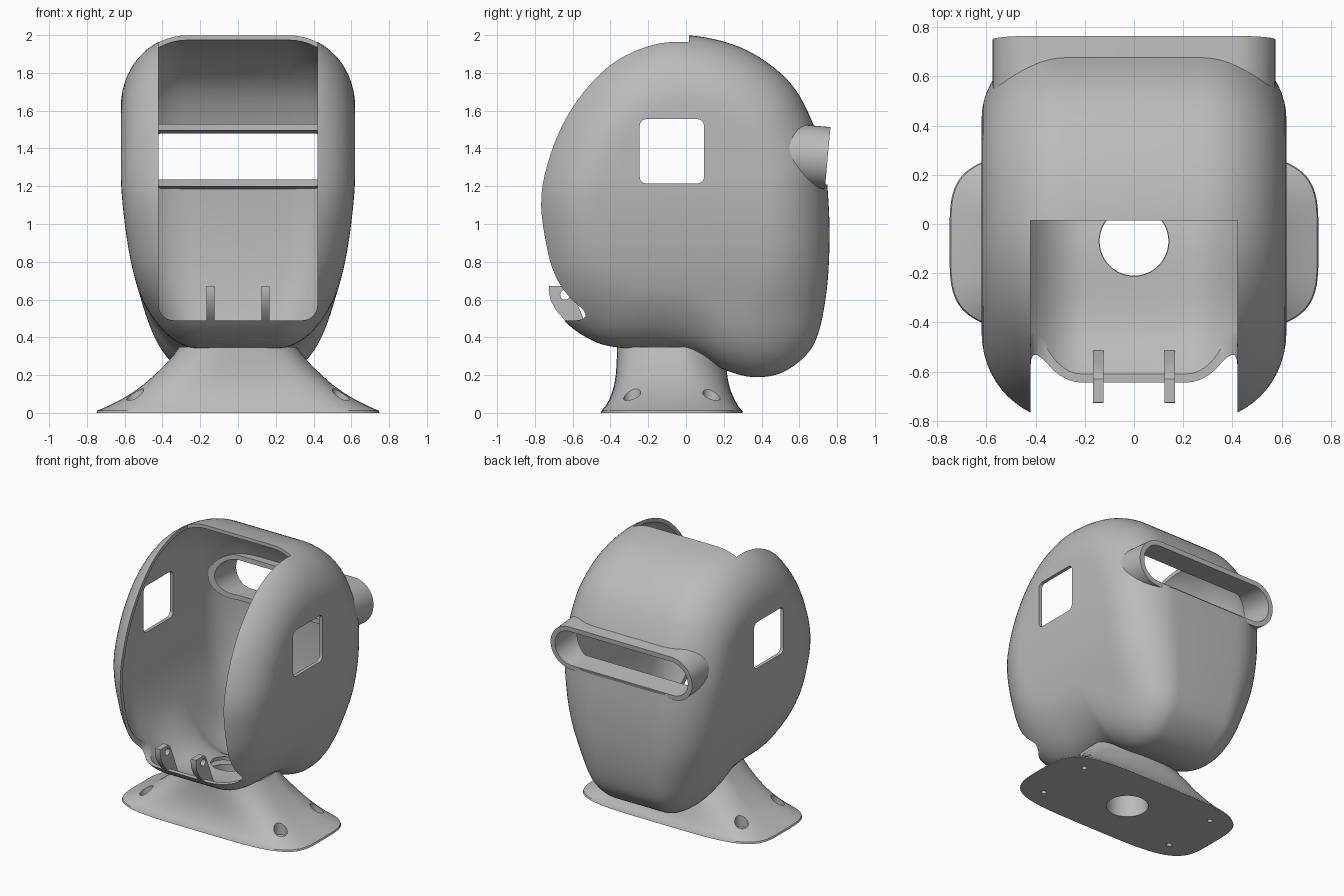
import bpy, bmesh, math
from mathutils import Vector

if "Cube" in bpy.data.objects:
    bpy.data.objects.remove(bpy.data.objects["Cube"], do_unlink=True)

grey = bpy.data.materials.new("plain grey")
grey.use_nodes = True
grey.diffuse_color = (0.5, 0.5, 0.5, 1)
grey.node_tree.nodes["Principled BSDF"].inputs["Base Color"].default_value = (0.5, 0.5, 0.5, 1)


def loft(name, rings, closed=False):
    """Skin a list of equal rings; cap the ends, or join last ring to first."""
    bm = bmesh.new()
    loops = [[bm.verts.new(p) for p in ring] for ring in rings]
    n = len(loops[0])
    pairs = list(zip(loops, loops[1:])) + ([(loops[-1], loops[0])] if closed else [])
    for a, b in pairs:
        for i in range(n):
            j = (i + 1) % n
            bm.faces.new((a[i], a[j], b[j], b[i]))
    if not closed:
        bm.faces.new(loops[0])
        bm.faces.new(loops[-1])
    bmesh.ops.recalc_face_normals(bm, faces=bm.faces)
    mesh = bpy.data.meshes.new(name)
    bm.to_mesh(mesh)
    bm.free()
    mesh.materials.append(grey)
    obj = bpy.data.objects.new(name, mesh)
    bpy.context.collection.objects.link(obj)
    return obj


def bake(obj):
    """Apply the modifiers."""
    dg = bpy.context.evaluated_depsgraph_get()
    mesh = bpy.data.meshes.new_from_object(obj.evaluated_get(dg))
    obj.modifiers.clear()
    obj.data = mesh


def cut(obj, cutters):
    for c in cutters:
        c.hide_render = True
        m = obj.modifiers.new("cut", "BOOLEAN")
        m.operation, m.solver, m.object = "DIFFERENCE", "EXACT", c
    bake(obj)
    for c in cutters:
        bpy.data.objects.remove(c, do_unlink=True)


def smooth(obj, angle=35):
    bpy.ops.object.select_all(action="DESELECT")
    obj.select_set(True)
    bpy.context.view_layer.objects.active = obj
    bpy.ops.object.shade_smooth_by_angle(angle=math.radians(angle))


def spline(pts, steps):
    """Closed smooth curve through 2D points."""
    out, n = [], len(pts)
    for i in range(n):
        a, b, c, d = (Vector(pts[(i + k) % n]) for k in (-1, 0, 1, 2))
        for s in range(steps):
            t = s / steps
            out.append(0.5 * (2 * b + (c - a) * t + (2 * a - 5 * b + 4 * c - d) * t ** 2
                              + (3 * b - a - 3 * c + d) * t ** 3))
    return out


def rounded(hu, hv, r, steps=8):
    """Rounded rectangle outline around the origin."""
    pts = []
    for q, (su, sv) in enumerate(((1, 1), (-1, 1), (-1, -1), (1, -1))):
        for k in range(steps + 1):
            a = math.pi / 2 * (q + k / steps)
            pts.append((su * (hu - r) + r * math.cos(a), sv * (hv - r) + r * math.sin(a)))
    return pts


def cylinder(x, y, r, z0, z1):
    circle = [(x + r * math.cos(k * math.pi / 24), y + r * math.sin(k * math.pi / 24)) for k in range(48)]
    return loft("cutter", [[(u, v, z) for u, v in circle] for z in (z0, z1)])


# Head shell: side outline carried across x with rounded shoulders and a tapered jaw
outline = spline([(0, 2), (-0.21, 1.976), (-0.42, 1.87), (-0.605, 1.67), (-0.73, 1.43), (-0.8, 1.15),
                  (-0.785, 0.88), (-0.74, 0.66), (-0.645, 0.49), (-0.5, 0.385), (-0.35, 0.345),
                  (-0.1, 0.335), (0.07, 0.30), (0.2, 0.23), (0.35, 0.19), (0.5, 0.21), (0.63, 0.3),
                  (0.7, 0.42), (0.745, 0.65), (0.76, 0.92), (0.75, 1.18), (0.72, 1.4), (0.6, 1.68),
                  (0.45, 1.84), (0.25, 1.95)], 5)
CENTRE, FLAT, HALF, CORE = 1.1, 0.58, 0.62, 0.27


def taper(z):
    return 1 - 0.29 * min(1, max(0, (1.25 - z) / 1.05)) ** 1.5 - 0.04 * math.exp(-((z - 0.5) / 0.2) ** 2)


def shell_ring(x, s):
    ring = []
    for y, z in outline:
        zz = CENTRE + (z - CENTRE) * s
        ring.append((x * taper(zz), y * s, zz))
    return ring


half = [(HALF, FLAT * k / 8) for k in (0.3, 1, 2, 3, 4, 5, 6, 7)]
for k in range(15):
    a = math.pi / 2 * k / 14
    half.append((CORE + (HALF - CORE) * math.cos(a), FLAT + (1 - FLAT) * math.sin(a)))
shell = loft("head_shell", [shell_ring(x, s) for x, s in half] + [shell_ring(-x, s) for x, s in reversed(half)])
wall = shell.modifiers.new("wall", "SOLIDIFY")
wall.thickness, wall.offset = 0.025, -1
bake(shell)


# Rear visor tube: rounded slot section, slightly tilted
VISOR_Z, TILT = 1.35, 0.09


def visor_ring(hu, hv, start):
    ring = []
    for u, v in rounded(hu, hv, hv - 0.001, 12):
        if start is None:
            y = 0.75 + TILT * v
        else:
            y = start - 0.17 * abs(u / 0.575) ** 3
        ring.append((u, y, VISOR_Z + v - TILT * (y - 0.74)))
    return ring


visor = loft("visor_tube", [visor_ring(0.575, 0.165, 0.64), visor_ring(0.575, 0.165, None),
                            visor_ring(0.54, 0.13, None), visor_ring(0.54, 0.13, 0.64)], closed=True)
smooth(visor)

# Openings in the shell: face, side windows, visor slot, floor hole
face = loft("cutter", [[(u, y, 1.49 + v) for u, v in rounded(0.42, 1.0, 0.08)] for y in (-1.5, 0.015)])
windows = loft("cutter", [[(x, -0.075 + u, 1.385 + v) for u, v in rounded(0.17, 0.17, 0.035)] for x in (-1, 1)])
slot = loft("cutter", [[(u, y, VISOR_Z + v - TILT * (y - 0.74)) for u, v in rounded(0.55, 0.14, 0.139, 12)]
                       for y in (0.42, 1)])
cut(shell, [face, windows, slot, cylinder(0, -0.07, 0.142, 0.1, 0.6)])
smooth(shell)

# Flared base with a round neck; foot has arched ends
BASE_Y, N = -0.075, 96


def base_ring(z, hx, hy, blend):
    ring = []
    for k in range(N):
        a = 2 * math.pi * k / N
        c, s = math.cos(a), math.sin(a)
        power = 2 / (4.2 - 1.6 * blend)
        x = hx * math.copysign(abs(c) ** power, c)
        y = BASE_Y + hy * math.copysign(abs(s) ** power, s)
        drop = 0.11 * blend ** 3 * min(1, max(0, y / 0.2)) ** 1.2
        ring.append((x, y, z - drop))
    return ring


base = loft("flared_base", [base_ring(*row) for row in (
    (0, 0.75, 0.375, 0), (0.012, 0.745, 0.372, 0), (0.035, 0.69, 0.352, 0.05), (0.07, 0.62, 0.332, 0.15),
    (0.11, 0.555, 0.316, 0.3), (0.15, 0.5, 0.305, 0.45), (0.2, 0.443, 0.297, 0.6), (0.25, 0.392, 0.293, 0.75),
    (0.3, 0.347, 0.291, 0.9), (0.35, 0.31, 0.29, 1))])
holes = [cylinder(0, -0.07, 0.14, -0.1, 0.6)]
for x in (-0.545, 0.545):
    for y in (-0.285, 0.135):
        holes += [cylinder(x, y, 0.045, 0.04, 0.4), cylinder(x, y, 0.018, -0.1, 0.1)]
cut(base, holes)
smooth(base)

# Pair of hinge lugs on the chin lip
lug = [(-0.725, 0.672), (-0.63, 0.672), (-0.61, 0.655), (-0.56, 0.54), (-0.515, 0.43), (-0.57, 0.43),
       (-0.645, 0.495), (-0.69, 0.545), (-0.718, 0.6), (-0.727, 0.65)]
for side, x in (("left", 0.145), ("right", -0.145)):
    bracket = loft(side + "_hinge_lug", [[(x + d, y, z) for y, z in lug] for d in (-0.021, 0.021)])
    pin = [(-0.64 + 0.026 * math.cos(k * math.pi / 12), 0.625 + 0.026 * math.sin(k * math.pi / 12))
           for k in range(24)]
    cut(bracket, [loft("cutter", [[(x + d, y, z) for y, z in pin] for d in (-0.1, 0.1)])])
    smooth(bracket)
